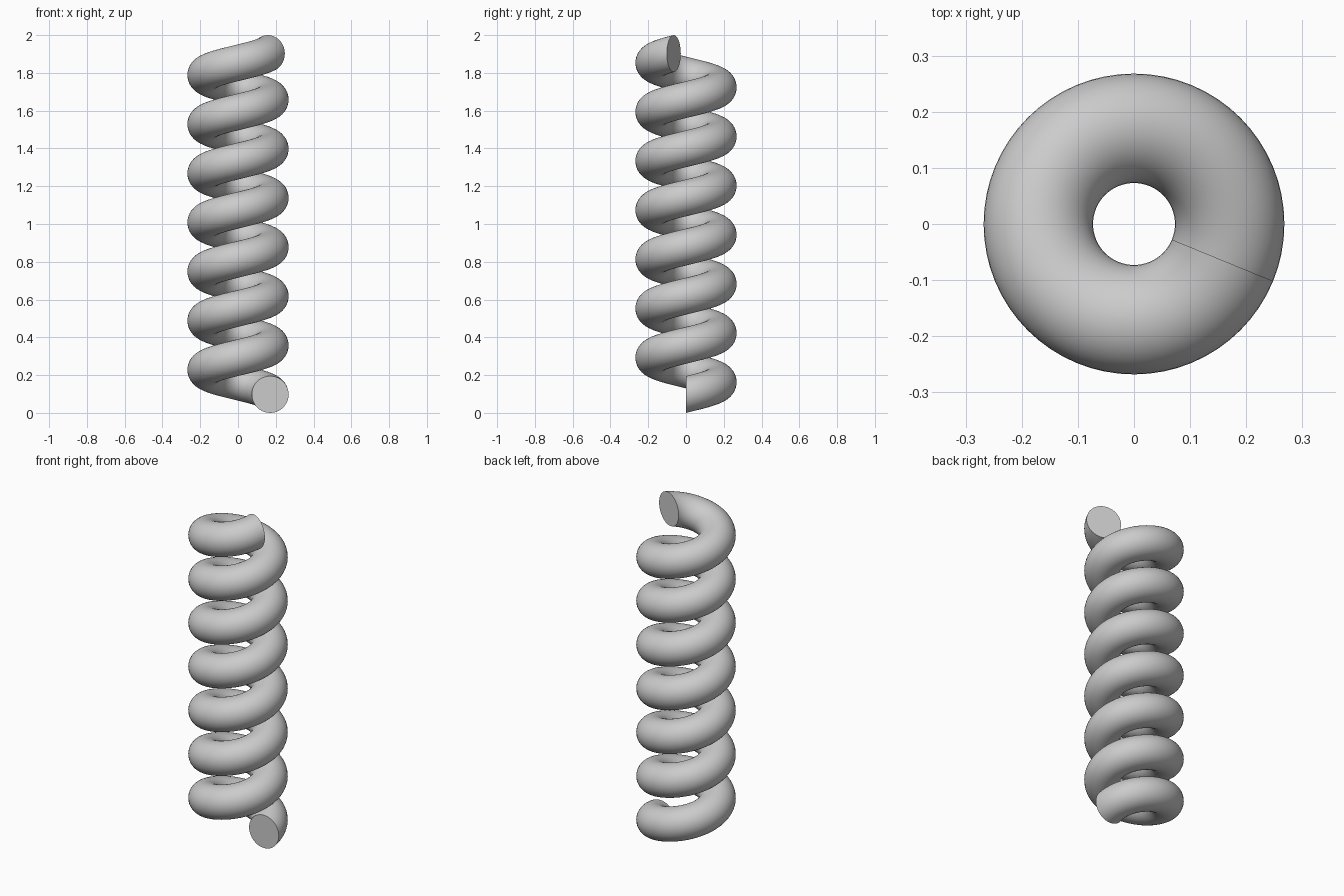
import bpy, bmesh, math
from mathutils import Matrix

default = bpy.data.objects.get("Cube")
if default:
    bpy.data.objects.remove(default, do_unlink=True)

COIL_RADIUS = 0.1705
WIRE_RADIUS = 0.0975
TURNS = 6.938
RISE = 2 - 2 * WIRE_RADIUS
STEPS = 444

# Single grey material
grey = bpy.data.materials.new("plain grey")
grey.use_nodes = True
colour = (0.6, 0.6, 0.6, 1)
grey.diffuse_color = colour
grey.node_tree.nodes["Principled BSDF"].inputs["Base Color"].default_value = colour

# Upright circular section, swept up around the z axis
bm = bmesh.new()
placement = (Matrix.Translation((COIL_RADIUS, 0, WIRE_RADIUS))
             @ Matrix.Rotation(math.pi / 2, 4, 'X'))
section = bmesh.ops.create_circle(bm, segments=40, radius=WIRE_RADIUS, matrix=placement)
edges = list({e for v in section["verts"] for e in v.link_edges})
bmesh.ops.spin(bm, geom=section["verts"] + edges, cent=(0, 0, 0), axis=(0, 0, 1),
               dvec=(0, 0, RISE / STEPS), angle=TURNS * math.tau, steps=STEPS,
               use_duplicate=False)

# Flat cut ends
bmesh.ops.holes_fill(bm, edges=[e for e in bm.edges if e.is_boundary], sides=0)
bmesh.ops.recalc_face_normals(bm, faces=bm.faces[:])

mesh = bpy.data.meshes.new("coil_spring")
bm.to_mesh(mesh)
bm.free()
mesh.materials.append(grey)
spring = bpy.data.objects.new("coil_spring", mesh)
bpy.context.collection.objects.link(spring)

# Smooth wire with crisp ends
bpy.ops.object.select_all(action='DESELECT')
spring.select_set(True)
bpy.context.view_layer.objects.active = spring
bpy.ops.object.shade_smooth_by_angle(angle=math.radians(35))
